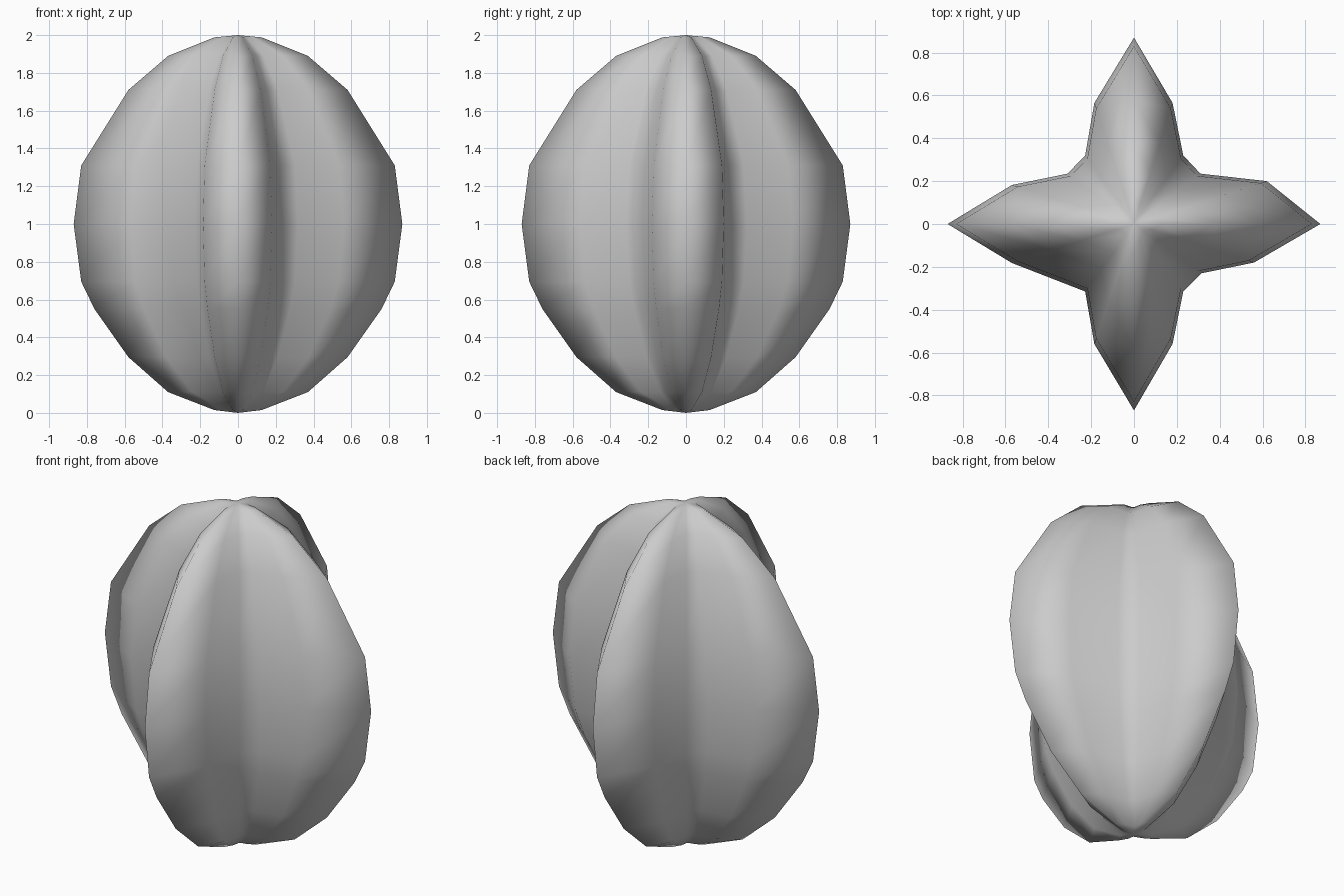
import bpy, bmesh

if "Cube" in bpy.data.objects:
    bpy.data.objects.remove(bpy.data.objects["Cube"])

# Star-shaped cross-section at the widest height
section = [(0.87, 0), (0.62, 0.2), (0.31, 0.235), (0.23, 0.32), (0.18, 0.565),
           (0, 0.87), (-0.185, 0.565), (-0.228, 0.32), (-0.31, 0.235), (-0.57, 0.182),
           (-0.87, 0), (-0.57, -0.182), (-0.228, -0.315), (-0.185, -0.56),
           (0, -0.87), (0.18, -0.56), (0.23, -0.315), (0.315, -0.23), (0.56, -0.18)]

# Ridge profile: radius, height
profile = [(0.125, 0.015), (0.37, 0.11), (0.58, 0.295), (0.76, 0.55), (0.83, 0.695),
           (0.87, 1.0), (0.83, 1.31), (0.58, 1.71), (0.37, 1.89), (0.125, 1.988)]

bm = bmesh.new()
rings = [[bm.verts.new((x * r / 0.87, y * r / 0.87, z)) for x, y in section]
         for r, z in profile]
n = len(section)

# Skin between rings
for a, b in zip(rings, rings[1:]):
    for i in range(n):
        j = (i + 1) % n
        bm.faces.new((a[i], a[j], b[j], b[i]))

# Poles
bottom, top = bm.verts.new((0, 0, 0.0)), bm.verts.new((0, 0, 2.0))
for i in range(n):
    j = (i + 1) % n
    bm.faces.new((bottom, rings[0][j], rings[0][i]))
    bm.faces.new((top, rings[-1][i], rings[-1][j]))

for f in bm.faces:
    f.smooth = True
mesh = bpy.data.meshes.new("star_fruit")
bm.to_mesh(mesh)
bm.free()
bpy.context.collection.objects.link(bpy.data.objects.new("star_fruit", mesh))
